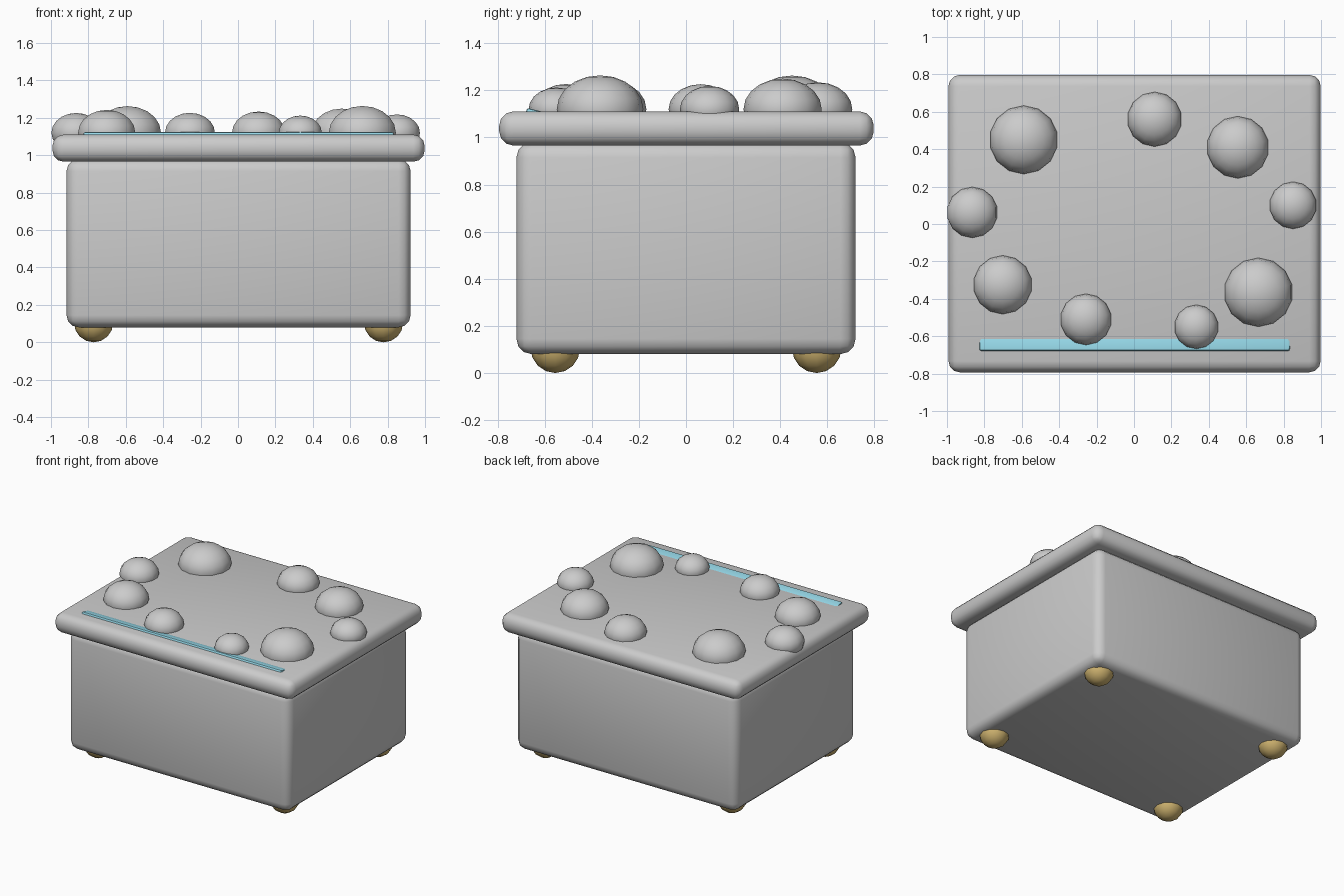
import bpy
from math import radians

if "Cube" in bpy.data.objects:
    bpy.data.objects.remove(bpy.data.objects["Cube"])


def paint(obj, name, color):
    mat = bpy.data.materials.get(name) or bpy.data.materials.new(name)
    mat.diffuse_color = color
    mat.use_nodes = True
    mat.node_tree.nodes["Principled BSDF"].inputs["Base Color"].default_value = mat.diffuse_color
    obj.data.materials.append(mat)


def rounded_box(name, center, size, bevel, segments=3, tilt=0):
    bpy.ops.mesh.primitive_cube_add(size=1, location=center)
    obj = bpy.context.object
    obj.name = name
    obj.scale = size
    bpy.ops.object.transform_apply(location=False, rotation=False, scale=True)
    obj.rotation_euler.x = radians(tilt)
    mod = obj.modifiers.new("rounded_edges", 'BEVEL')
    mod.width = bevel
    mod.segments = segments
    bpy.ops.object.modifier_apply(modifier=mod.name)
    bpy.ops.object.shade_smooth_by_angle(angle=radians(40))
    return obj


def ball(name, center, radius, squash, segments, rings):
    bpy.ops.mesh.primitive_uv_sphere_add(segments=segments, ring_count=rings,
                                         radius=radius, location=center)
    obj = bpy.context.object
    obj.name = name
    obj.scale.z = squash
    bpy.ops.object.transform_apply(location=False, rotation=False, scale=True)
    bpy.ops.object.shade_smooth()
    return obj


# Chest body and overhanging lid
rounded_box("body", (0.003, 0, 0.53), (1.84, 1.44, 0.90), 0.065)
rounded_box("lid", (0.003, 0.002, 1.038), (1.99, 1.59, 0.145), 0.06)

# Light strip, tilted back so only its front edge stands proud of the lid
strip = rounded_box("light_strip", (0.003, -0.63, 1.099), (1.66, 0.10, 0.03),
                    0.01, 2, -14)
paint(strip, "light_blue", (0.30, 0.68, 0.80, 1))

# Ring of domes on the lid: x, y, radius
domes = [
    (-0.59, 0.45, 0.183), (0.11, 0.56, 0.146), (0.555, 0.41, 0.166),
    (0.85, 0.10, 0.126), (0.665, -0.365, 0.184), (0.333, -0.55, 0.118),
    (-0.257, -0.51, 0.137), (-0.702, -0.325, 0.157), (-0.865, 0.062, 0.136),
]
for i, (x, y, r) in enumerate(domes):
    ball(f"dome_{i + 1}", (x, y, 1.12), r, 0.78, 14, 10)

# Brass feet
for side, sx in (("left", -1), ("right", 1)):
    for end, sy in (("front", -1), ("back", 1)):
        foot = ball(f"foot_{end}_{side}", (0.003 + sx * 0.775, sy * 0.555, 0.105),
                    0.105, 1.0, 12, 8)
        paint(foot, "brass", (0.62, 0.45, 0.16, 1))
